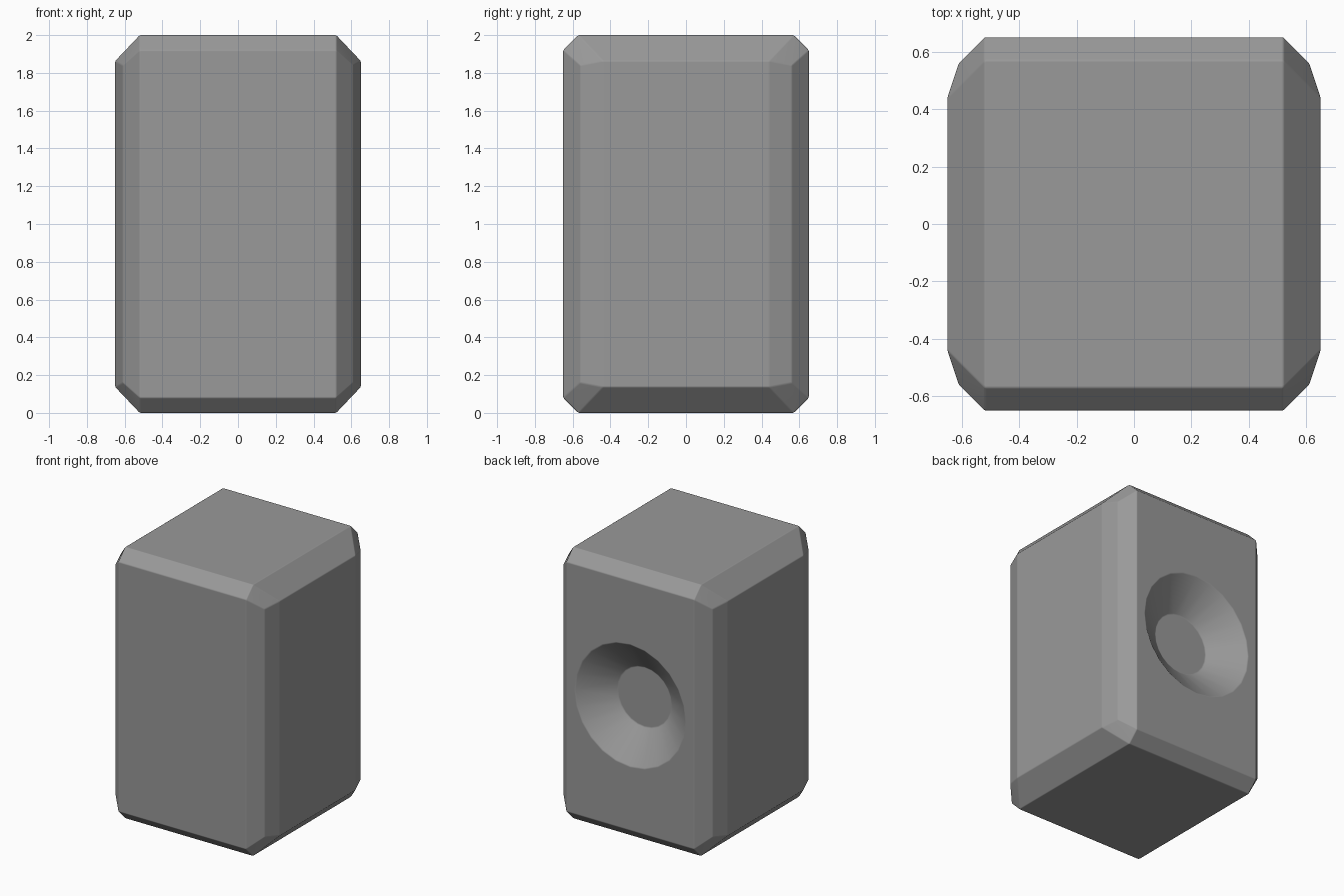
import bpy, bmesh, math
from mathutils import Matrix

if "Cube" in bpy.data.objects:
    bpy.data.objects.remove(bpy.data.objects["Cube"])


def make_object(name, bm):
    bmesh.ops.recalc_face_normals(bm, faces=bm.faces)
    mesh = bpy.data.meshes.new(name)
    bm.to_mesh(mesh)
    bm.free()
    obj = bpy.data.objects.new(name, mesh)
    bpy.context.collection.objects.link(obj)
    return obj


# Cabinet: one corner's points, mirrored to all eight corners, then wrapped
corner = [(0.52, 0.57, 1.0), (0.52, 0.65, 0.92), (0.61, 0.56, 0.84), (0.65, 0.44, 0.863)]
bm = bmesh.new()
for sx in (-1, 1):
    for sy in (-1, 1):
        for sz in (-1, 1):
            for x, y, z in corner:
                bm.verts.new((sx * x, sy * y, 1 + sz * z))
bmesh.ops.convex_hull(bm, input=bm.verts)
bmesh.ops.dissolve_limit(bm, angle_limit=math.radians(0.5), verts=bm.verts, edges=bm.edges)
cabinet = make_object("cabinet", bm)

# Dark grey finish
grey = bpy.data.materials.new("dark_grey")
grey.diffuse_color = (0.32, 0.32, 0.32, 1)
grey.use_nodes = True
grey.node_tree.nodes["Principled BSDF"].inputs["Base Color"].default_value = grey.diffuse_color
cabinet.data.materials.append(grey)

# Conical recess in the back face, flat at the bottom
rim, floor, depth, extra = 0.45, 0.22, 0.17, 0.03
length = depth + extra
wide = floor + (rim - floor) * length / depth
bm = bmesh.new()
bmesh.ops.create_cone(
    bm, cap_ends=True, segments=24, radius1=floor, radius2=wide, depth=length,
    matrix=Matrix.Translation((0, 0.65 - depth + length / 2, 1.0))
    @ Matrix.Rotation(-math.pi / 2, 4, 'X'))
cutter = make_object("recess_cutter", bm)
cutter.hide_render = True
cutter.data.materials.append(grey)

cut = cabinet.modifiers.new("recess", 'BOOLEAN')
cut.operation = 'DIFFERENCE'
cut.solver = 'EXACT'
cut.object = cutter

# Bake the recess
bpy.context.view_layer.objects.active = cabinet
cabinet.select_set(True)
bpy.ops.object.modifier_apply(modifier=cut.name)
bpy.data.objects.remove(cutter, do_unlink=True)

# Softly rounded edges with flat-looking large faces
bpy.ops.object.shade_smooth()
soft = cabinet.modifiers.new("soft_edges", 'BEVEL')
soft.width = 0.006
soft.segments = 2
soft.limit_method = 'ANGLE'
soft.angle_limit = math.radians(16)
flat = cabinet.modifiers.new("flat_faces", 'WEIGHTED_NORMAL')
flat.weight = 100
